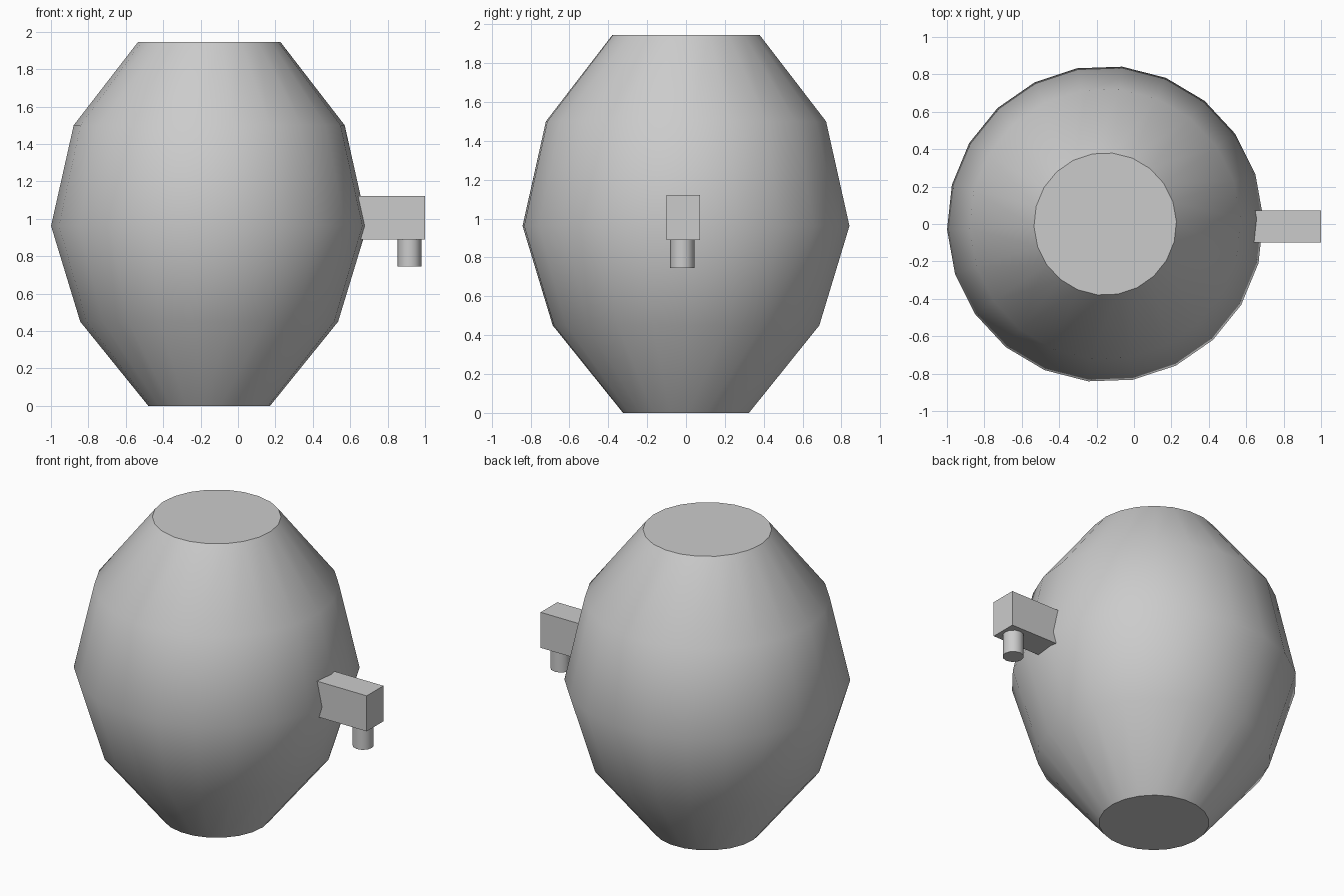
import bpy, bmesh, math

if "Cube" in bpy.data.objects:
    bpy.data.objects.remove(bpy.data.objects["Cube"])

SIDES = 22


def finish(bm, name):
    bmesh.ops.recalc_face_normals(bm, faces=bm.faces)
    mesh = bpy.data.meshes.new(name)
    bm.to_mesh(mesh)
    bm.free()
    obj = bpy.data.objects.new(name, mesh)
    bpy.context.collection.objects.link(obj)
    return obj


def smooth(obj, degrees):
    bpy.ops.object.select_all(action='DESELECT')
    obj.select_set(True)
    bpy.context.view_layer.objects.active = obj
    bpy.ops.object.shade_smooth_by_angle(angle=math.radians(degrees))


def lathe(name, profile, sides, cx, cy, turn=0.0):
    """Closed solid of revolution from (radius, z) rings."""
    bm = bmesh.new()
    rings = []
    for r, z in profile:
        angles = [turn + 2 * math.pi * i / sides for i in range(sides)]
        rings.append([bm.verts.new((cx + r * math.cos(a), cy + r * math.sin(a), z))
                      for a in angles])
    for low, high in zip(rings, rings[1:]):
        for i in range(sides):
            j = (i + 1) % sides
            bm.faces.new((low[i], low[j], high[j], high[i]))
    bm.faces.new(rings[0][::-1])
    bm.faces.new(rings[-1])
    obj = finish(bm, name)
    smooth(obj, 40)
    return obj


# Barrel body with flat top and bottom
lathe("barrel_body",
      [(0.326, 0.0), (0.69, 0.45), (0.846, 0.962), (0.725, 1.5), (0.381, 1.945)],
      SIDES, -0.154, 0.0, math.radians(2))

# Tap block, sunk slightly into the barrel side
bm = bmesh.new()
bmesh.ops.create_cube(bm, size=1)
for v in bm.verts:
    v.co.x = 0.81 + v.co.x * 0.38
    v.co.y = -0.014 + v.co.y * 0.172
    v.co.z = 1.006 + v.co.z * 0.232
finish(bm, "tap_block")

# Spout hanging below the tap block
lathe("tap_spout", [(0.063, 0.745), (0.063, 0.90)], 12, 0.917, -0.019)
